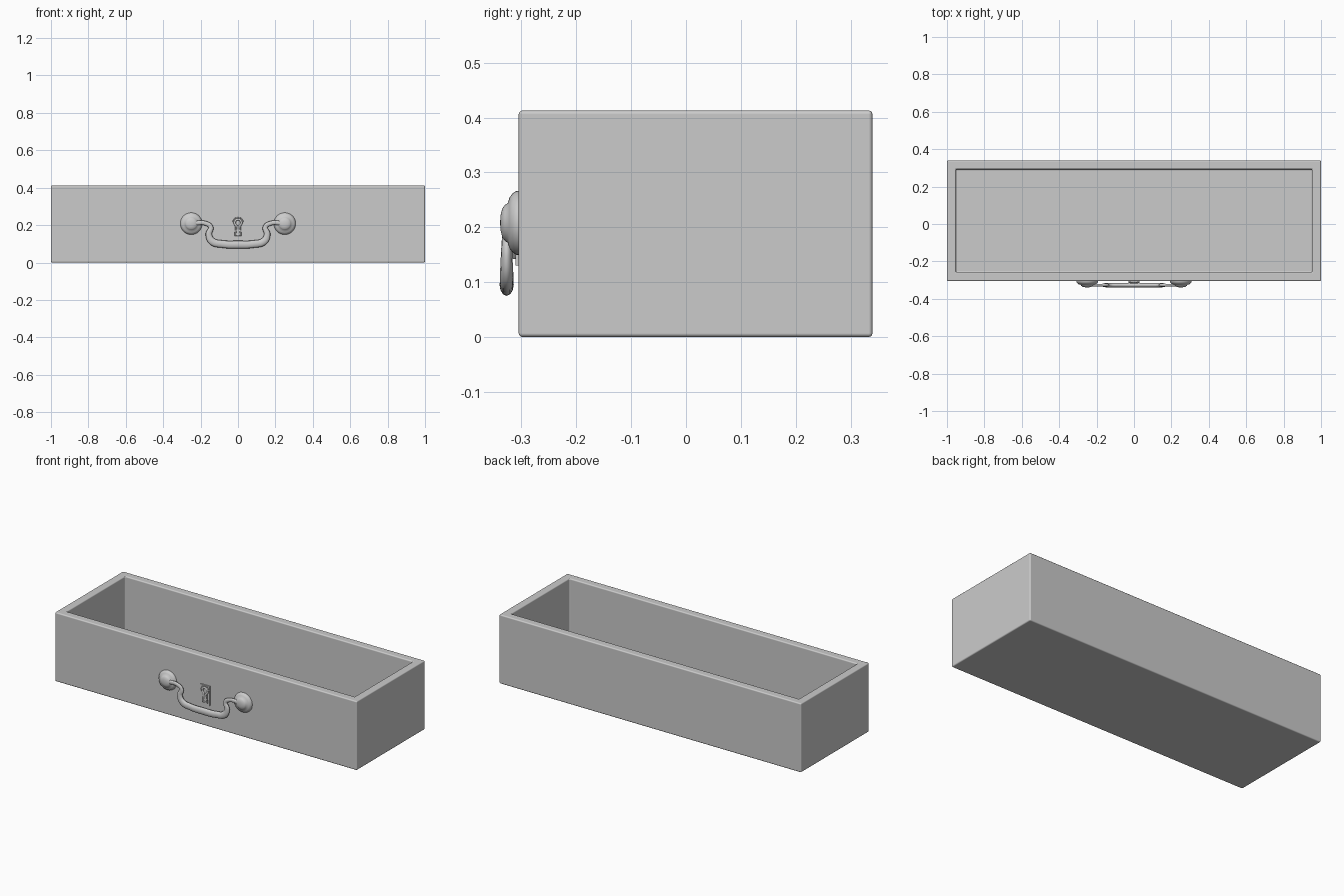
import bpy, bmesh, math

if "Cube" in bpy.data.objects:
    bpy.data.objects.remove(bpy.data.objects["Cube"])

FRONT = -0.305   # plane of the drawer front
BACK = 0.34
HEIGHT = 0.413


def mesh_object(name, bm, angle=35):
    bmesh.ops.recalc_face_normals(bm, faces=bm.faces)
    me = bpy.data.meshes.new(name)
    bm.to_mesh(me)
    bm.free()
    ob = bpy.data.objects.new(name, me)
    bpy.context.collection.objects.link(ob)
    bpy.ops.object.select_all(action='DESELECT')
    ob.select_set(True)
    bpy.context.view_layer.objects.active = ob
    bpy.ops.object.shade_smooth_by_angle(angle=math.radians(angle))
    return ob


def box(bm, lo, hi):
    verts = bmesh.ops.create_cube(bm, size=1)['verts']
    for v in verts:
        for i in range(3):
            v.co[i] = lo[i] if v.co[i] < 0 else hi[i]


def curve_object(name, spline_type, points, radii, depth, cyclic=False):
    cu = bpy.data.curves.new(name, 'CURVE')
    cu.dimensions = '3D'
    cu.bevel_depth = depth
    cu.bevel_resolution = 4
    cu.resolution_u = 10
    cu.use_fill_caps = True
    sp = cu.splines.new(spline_type)
    pts = sp.bezier_points if spline_type == 'BEZIER' else sp.points
    pts.add(len(points) - 1)
    for p, (x, z), r in zip(pts, points, radii):
        p.radius = r
        if spline_type == 'BEZIER':
            p.co = (x, 0, z)
            p.handle_left_type = p.handle_right_type = 'AUTO'
        else:
            p.co = (x, 0, z, 1)
    sp.use_cyclic_u = cyclic
    ob = bpy.data.objects.new(name, cu)
    bpy.context.collection.objects.link(ob)
    return ob


# Drawer box: solid block, top inset for the rim and pushed down to the floor
bm = bmesh.new()
box(bm, (-1, FRONT, 0), (1, BACK, HEIGHT))
bm.faces.ensure_lookup_table()
bm.normal_update()
top = max(bm.faces, key=lambda f: f.calc_center_median().z)
bmesh.ops.inset_region(bm, faces=[top], thickness=0.048, use_even_offset=True)
well = bmesh.ops.extrude_face_region(bm, geom=[top])
bmesh.ops.translate(bm, vec=(0, 0, 0.048 - HEIGHT),
                    verts=[g for g in well['geom'] if isinstance(g, bmesh.types.BMVert)])
if top.is_valid:
    bmesh.ops.delete(bm, geom=[top], context='FACES_ONLY')
drawer = mesh_object("drawer_box", bm)
bev = drawer.modifiers.new("soft_edges", 'BEVEL')
bev.width = 0.007
bev.segments = 3
bev.limit_method = 'ANGLE'
bev.harden_normals = True

# Round rosettes that hold the handle, turned from a stepped dome profile
PROFILE = [(0.059, -0.002), (0.058, 0.005), (0.053, 0.012), (0.046, 0.017),
           (0.036, 0.020), (0.033, 0.025), (0.026, 0.030), (0.014, 0.033), (0, 0.034)]
for side, x in (("left", -0.25), ("right", 0.25)):
    bm = bmesh.new()
    vs = [bm.verts.new((r, -d, 0)) for r, d in PROFILE]
    es = [bm.edges.new(pair) for pair in zip(vs, vs[1:])]
    bmesh.ops.spin(bm, geom=vs + es, cent=(0, 0, 0), axis=(0, 1, 0),
                   angle=math.tau, steps=32)
    bmesh.ops.remove_doubles(bm, verts=bm.verts, dist=1e-5)
    ob = mesh_object(side + "_rosette", bm, 60)
    ob.location = (x, FRONT, 0.208)

# Swan-neck bail handle, thick in the middle and slightly flattened
half = [(-0.235, 0.211), (-0.175, 0.210), (-0.146, 0.190), (-0.156, 0.150),
        (-0.138, 0.113), (-0.085, 0.099)]
radii = [0.6, 0.6, 0.65, 0.85, 1.0, 1.0]
path = half + [(0, 0.096)] + [(-x, z) for x, z in reversed(half)]
bail = curve_object("bail_handle", 'BEZIER', path, radii + [1.05] + radii[::-1], 0.020)
bail.location.y = -0.327
bail.scale.y = 0.62

# Thin plate behind the keyhole
bm = bmesh.new()
box(bm, (-0.03, FRONT - 0.006, 0.130), (0.03, FRONT + 0.002, 0.246))
mesh_object("keyhole_plate", bm)

# Raised keyhole outline: round top with a flared slot below
CZ = 0.213
arc = [(0.018 * math.cos(a), CZ + 0.018 * math.sin(a))
       for a in (math.radians(-60 + 300 * i / 20) for i in range(21))]
outline = arc + [(-0.015, 0.146), (0.015, 0.146)]
rim = curve_object("keyhole_rim", 'POLY', outline, [1] * len(outline), 0.006, True)
rim.location.y = FRONT - 0.007

# Small beads crowning the keyhole
bm = bmesh.new()
for i in range(7):
    a = math.radians(15 + 25 * i)
    b = bmesh.ops.create_uvsphere(bm, u_segments=10, v_segments=6, radius=0.005)['verts']
    bmesh.ops.translate(bm, verts=b, vec=(0.026 * math.cos(a), FRONT - 0.006,
                                          CZ + 0.026 * math.sin(a)))
mesh_object("keyhole_beads", bm, 60)
